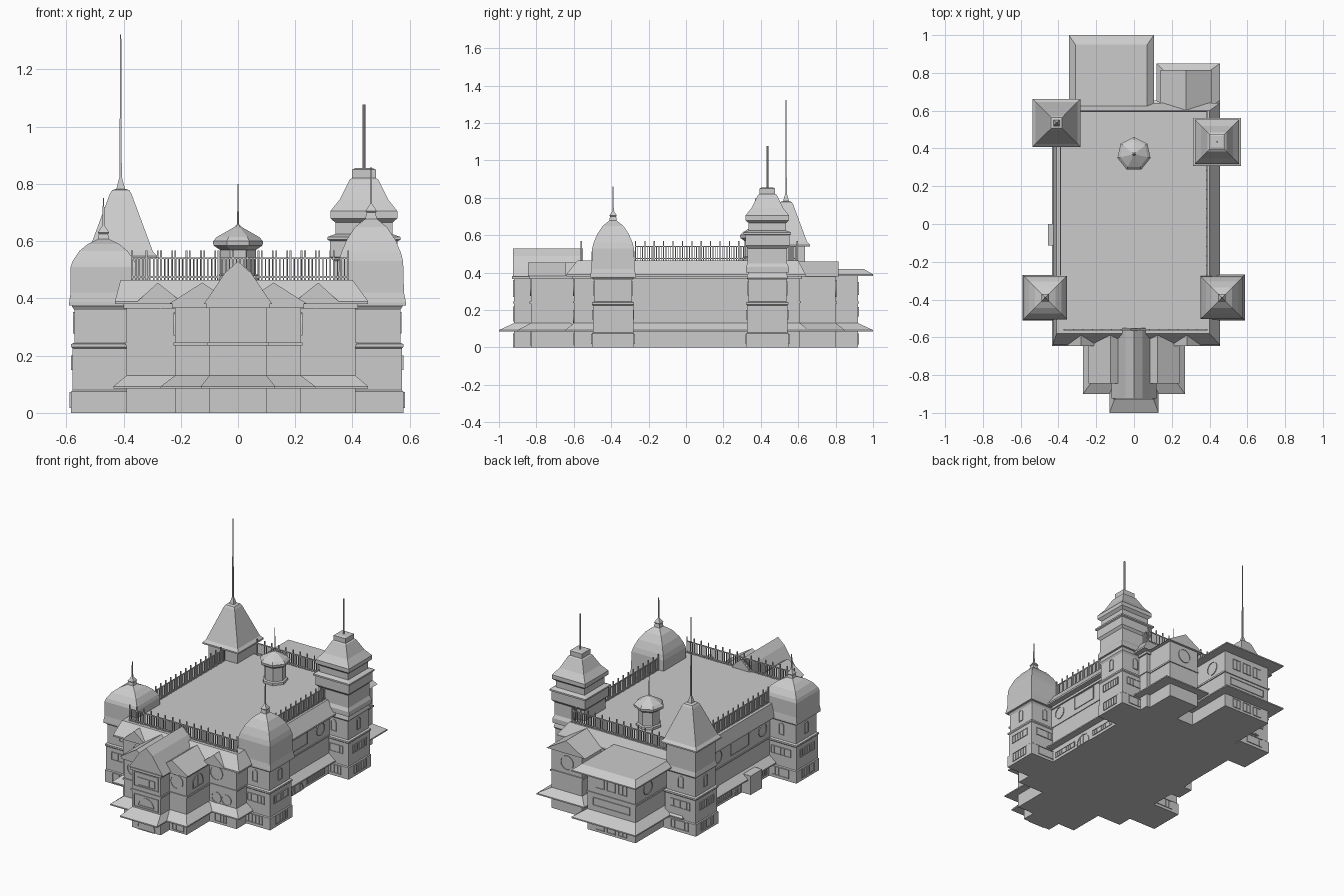
import bpy, bmesh, math
from mathutils import Matrix, Vector

if "Cube" in bpy.data.objects:
    bpy.data.objects.remove(bpy.data.objects["Cube"])

wall_mat = bpy.data.materials.new("wall_grey")
wall_mat.diffuse_color = (0.58, 0.6, 0.58, 1)
wall_mat.use_nodes = True
wall_mat.node_tree.nodes["Principled BSDF"].inputs["Base Color"].default_value = wall_mat.diffuse_color


def finish(name, bm, mat=None):
    bmesh.ops.recalc_face_normals(bm, faces=bm.faces)
    me = bpy.data.meshes.new(name)
    bm.to_mesh(me)
    bm.free()
    ob = bpy.data.objects.new(name, me)
    bpy.context.collection.objects.link(ob)
    if mat:
        me.materials.append(mat)
    return ob


def add_box(bm, x0, x1, y0, y1, z0, z1):
    m = Matrix.Translation(((x0 + x1) / 2, (y0 + y1) / 2, (z0 + z1) / 2))
    bmesh.ops.create_cube(bm, size=1, matrix=m @ Matrix.Diagonal((x1 - x0, y1 - y0, z1 - z0, 1)))


def box(name, *b, mat=None):
    bm = bmesh.new()
    add_box(bm, *b)
    return finish(name, bm, mat)


def stack(name, rings, mat=None):
    """Joins a list of point rings into a closed solid."""
    bm = bmesh.new()
    vs = [[bm.verts.new(p) for p in r] for r in rings]
    n = len(vs[0])
    for a, b in zip(vs, vs[1:]):
        for i in range(n):
            bm.faces.new((a[i], a[(i + 1) % n], b[(i + 1) % n], b[i]))
    bm.faces.new(vs[0][::-1])
    bm.faces.new(vs[-1])
    return finish(name, bm, mat)


def rect(x0, x1, y0, y1, z):
    return [(x0, y0, z), (x1, y0, z), (x1, y1, z), (x0, y1, z)]


def lathe(name, cx, cy, prof, n=4, rot=None):
    """Square (or n-sided) turned form; prof = (half width, z)."""
    k = math.sqrt(2) if n == 4 else 1
    a0 = math.pi / 4 if rot is None else rot
    return stack(name, [[(cx + r * k * math.cos(a0 + i * math.tau / n),
                          cy + r * k * math.sin(a0 + i * math.tau / n), z)
                         for i in range(n)] for r, z in prof])


def eave_roof(name, x0, x1, y0, y1, z0, z1, out, outx=None):
    ox = out if outx is None else outx
    e = (x0 - ox, x1 + ox, y0 - out, y1 + out)
    stack(name, [rect(*e, z0), rect(*e, z0 + 0.008), rect(x0, x1, y0, y1, z1)])


def gable(name, pts, y0, y1):
    stack(name, [[(x, y, z) for x, z in pts] for y in (y0, y1)])


def outline(kind, w, h):
    if kind == "round":
        return [(w / 2 * math.cos(i * math.tau / 24), h / 2 * math.sin(i * math.tau / 24)) for i in range(24)]
    if kind == "arch":
        s = min(w / 2, h)
        top = [(w / 2 * math.cos(i * math.pi / 12), h / 2 - s + s * math.sin(i * math.pi / 12)) for i in range(13)]
        return ([(w / 2, -h / 2)] if h > s else []) + top + ([(-w / 2, -h / 2)] if h > s else [])
    return [(-w / 2, -h / 2), (w / 2, -h / 2), (w / 2, h / 2), (-w / 2, h / 2)]


def window(name, kind, pos, w, h, turn=0, bars=0):
    """Raised frame with a thin pane; turn 0 faces front, 90 faces right."""
    bm = bmesh.new()
    f = 0.006
    o, c = outline(kind, w, h), outline(kind, w - f, h - f)
    loops = [[bm.verts.new((u, d, v)) for u, v in p] for p, d in
             ((o, 0.002), (o, -0.005), (c, -0.005), (c, -0.001))]
    n = len(o)
    for a, b in zip(loops, loops[1:]):
        for i in range(n):
            bm.faces.new((a[i], a[(i + 1) % n], b[(i + 1) % n], b[i]))
    bm.faces.new(loops[-1])
    for i in range(bars):
        u = -w / 2 + w * (i + 1) / (bars + 1)
        add_box(bm, u - 0.0015, u + 0.0015, -0.004, 0, -h * 0.46, h * 0.46)
    bm.transform(Matrix.Translation(pos) @ Matrix.Rotation(math.radians(turn), 4, "Z"))
    return finish(name, bm, wall_mat if kind == "round" else None)


# Main hall with mansard roof and flat deck
box("main_hall", -0.39, 0.41, -0.6, 0.61, 0, 0.385, mat=wall_mat)
e = (-0.43, 0.455, -0.64, 0.64)
stack("mansard_roof", [rect(*e, 0.38), rect(*e, 0.39), rect(-0.41, 0.4, -0.58, 0.6, 0.465)])
box("upper_cornice", -0.4, 0.42, -0.61, 0.62, 0.365, 0.382)
box("middle_band", -0.395, 0.415, -0.605, 0.615, 0.238, 0.246)
eave_roof("hall_porch_roof", -0.39, 0.41, -0.6, 0.61, 0.085, 0.13, 0.045)
box("left_side_porch", -0.455, -0.38, -0.115, 0, 0, 0.12)

# Front entrance bays
for nm, hx, y0 in (("middle", 0.22, -0.83), ("centre", 0.1, -0.92)):
    box(nm + "_front_bay", -hx, hx, y0, -0.55, 0, 0.385, mat=wall_mat)
    box(nm + "_bay_band", -hx - .006, hx + .006, y0 - .006, -0.55, 0.235, 0.246)
    box(nm + "_bay_cornice", -hx - .01, hx + .01, y0 - .01, -0.55, 0.367, 0.383)
    out = 0.08 if nm == "centre" else 0.07
    eave_roof(nm + "_porch_roof", -hx, hx, y0, -0.62, 0.085, 0.13, out, 0.03 if hx < 0.2 else 0.05)
gable("centre_gable", [(-0.12, 0.38), (0.12, 0.38), (0.085, 0.43), (0.045, 0.49), (0, 0.53),
                       (-0.045, 0.49), (-0.085, 0.43)], -0.925, -0.55)
for s in (-1, 1):
    gable("bay_gable", [(s * 0.015, 0.382), (s * 0.24, 0.382), (s * 0.125, 0.455)], -0.845, -0.55)
    gable("outer_gable", [(s * 0.19, 0.382), (s * 0.36, 0.382), (s * 0.28, 0.455)], -0.645, -0.56)
    window("bay_round_window", "round", (s * 0.152, -0.83, 0.32), 0.088, 0.088)
    window("outer_round_window", "round", (s * 0.27, -0.6, 0.32), 0.088, 0.088)
    for dx in (0.27, 0.34):
        window("lower_round_window", "round", (s * dx, -0.6, 0.165), 0.068, 0.068)
    window("ground_window", "rect", (s * 0.3, -0.6, 0.045), 0.08, 0.06, 0, 3)
    window("bay_ground_window", "rect", (s * 0.16, -0.83, 0.045), 0.08, 0.07, 0, 2)
    window("bay_side_window", "arch", (s * 0.22, -0.72, 0.31), 0.1, 0.08, 90 * s, 1)
window("entrance_arch", "arch", (0, -0.92, 0.0375), 0.12, 0.075)
window("upper_arch", "arch", (0, -0.92, 0.18), 0.11, 0.055)
window("upper_arch_panel", "rect", (0, -0.92, 0.18), 0.17, 0.08)
window("centre_panel", "rect", (0, -0.92, 0.315), 0.17, 0.09)
window("centre_window", "rect", (0, -0.92, 0.305), 0.12, 0.05, 0, 2)

# Back wing, flat hipped roof
box("back_wing", -0.29, 0.05, 0.58, 0.92, 0, 0.39, mat=wall_mat)
box("back_wing_band", -0.296, 0.056, 0.58, 0.926, 0.235, 0.246)
e = (-0.345, 0.105, 0.6, 1.0)
stack("back_wing_roof", [rect(*e, 0.383), rect(*e, 0.391), rect(-0.31, 0.07, 0.6, 0.95, 0.42)])
stack("back_wing_porch_roof", [rect(*e, 0.085), rect(*e, 0.093), rect(-0.29, 0.05, 0.6, 0.92, 0.13)])

# Back right wing, gabled
box("back_right_wing", 0.17, 0.385, 0.58, 0.8, 0, 0.385, mat=wall_mat)
box("back_right_band", 0.164, 0.391, 0.58, 0.806, 0.235, 0.246)
gable("back_right_gable", [(0.14, 0.38), (0.41, 0.38), (0.275, 0.46)], 0.58, 0.815)
e = (0.12, 0.455, 0.6, 0.85)
stack("back_right_porch_roof", [rect(*e, 0.085), rect(*e, 0.093), rect(0.17, 0.385, 0.6, 0.8, 0.13)])
for x in (-0.2, -0.12, -0.04):
    window("back_window", "rect", (x, 0.92, 0.315), 0.06, 0.07, 180, 1)
    window("back_ground_window", "rect", (x, 0.92, 0.045), 0.06, 0.06, 180, 1)
window("back_long_panel", "rect", (-0.12, 0.92, 0.19), 0.26, 0.05, 180)
window("gable_round_window", "round", (0.275, 0.8, 0.315), 0.09, 0.09, 180)
for x, t in ((0.05, 90), (-0.29, -90)):
    window("back_wing_round_window", "round", (x, 0.8, 0.31), 0.088, 0.088, t)

# Side wall windows
for x, t in ((0.41, 90), (-0.39, -90)):
    for y in (-0.21, 0.24):
        window("side_round_window", "round", (x, y, 0.315), 0.08, 0.08, t)
    window("side_panel", "rect", (x, 0.02, 0.318), 0.18, 0.09, t)
    window("side_door_arch", "arch", (x, 0.01, 0.033), 0.11, 0.065, t, 3)
    for y in (-0.16, 0.19):
        window("side_ground_window", "rect", (x, y, 0.035), 0.18, 0.035, t, 8)

# Corner towers: shafts, trims, windows
towers = {"front_left": (-0.47, -0.39, 0.385), "front_right": (0.465, -0.39, 0.385),
          "back_left": (-0.41, 0.535, 0.55), "back_right": (0.44, 0.435, 0.58)}
for nm, (cx, cy, top) in towers.items():
    lathe(nm + "_tower", cx, cy, [(0.113, 0), (0.113, 0.075), (0.108, 0.08), (0.108, 0.225), (0.113, 0.23),
                                  (0.113, 0.24), (0.102, 0.245), (0.102, 0.36), (0.11, 0.372), (0.102, 0.4), (0.102, top)])
    for t in (0, 90, 180, 270):
        d = Matrix.Rotation(math.radians(t), 3, "Z") @ Vector((0, -1, 0))
        c = Vector((cx, cy, 0))
        window("tower_arch_window", "arch", c + d * 0.102 + Vector((0, 0, 0.315)), 0.036, 0.075, t)
        window("tower_wide_window", "rect", c + d * 0.108 + Vector((0, 0, 0.175)), 0.14, 0.05, t, 5)
        window("tower_ground_window", "rect", c + d * 0.113 + Vector((0, 0, 0.045)), 0.12, 0.055, t, 4)

# Tower roofs
lathe("front_left_dome", -0.47, -0.39, [(0.12, 0.375), (0.12, 0.385), (0.115, 0.42), (0.115, 0.51), (0.108, 0.53),
      (0.085, 0.565), (0.055, 0.59), (0.02, 0.607), (0.016, 0.625), (0.02, 0.63), (0.004, 0.655), (0.002, 0.75)])
lathe("front_right_dome", 0.465, -0.39, [(0.122, 0.375), (0.122, 0.385), (0.115, 0.42), (0.112, 0.53), (0.104, 0.56),
      (0.085, 0.605), (0.055, 0.65), (0.02, 0.678), (0.016, 0.7), (0.02, 0.705), (0.004, 0.73), (0.002, 0.86)])
lathe("back_left_spire", -0.41, 0.535, [(0.127, 0.54), (0.127, 0.549), (0.112, 0.565), (0.038, 0.765), (0.03, 0.778),
      (0.015, 0.783), (0.004, 0.825), (0.002, 1.322)])
lathe("back_right_tower_top", 0.44, 0.435, [(0.115, 0.40), (0.115, 0.43), (0.105, 0.45), (0.105, 0.53), (0.118, 0.545),
      (0.118, 0.6), (0.127, 0.605), (0.127, 0.615), (0.1, 0.625), (0.1, 0.665), (0.117, 0.68), (0.117, 0.705),
      (0.085, 0.745), (0.05, 0.815), (0.042, 0.82), (0.042, 0.85), (0.03, 0.855)])
lathe("back_right_pole", 0.44, 0.435, [(0.005, 0.85), (0.005, 1.078)], 8)

# Seven-sided roof lantern
lathe("lantern", 0, 0.37, [(0.075, 0.46), (0.075, 0.48), (0.065, 0.485), (0.065, 0.57), (0.088, 0.585), (0.09, 0.6),
      (0.075, 0.615), (0.012, 0.65), (0.003, 0.66), (0.002, 0.8)], 7, math.pi / 2)


# Roof railings
def railing(name, p0, p1):
    bm = bmesh.new()
    a, b = Vector(p0), Vector(p1)
    for z in (0.475, 0.54):
        add_box(bm, min(a.x, b.x) - .003, max(a.x, b.x) + .003, min(a.y, b.y) - .003, max(a.y, b.y) + .003, z - .003, z + .003)
    n = round((b - a).length / 0.0125)
    for i in range(n + 1):
        p = a.lerp(b, i / n)
        tall = i % 4 == 0
        w = 0.003 if tall else 0.002
        add_box(bm, p.x - w, p.x + w, p.y - w, p.y + w, 0.462, 0.568 if tall else 0.54)
    finish(name, bm)


railing("front_railing", (-0.37, -0.56), (0.385, -0.56))
railing("back_railing", (-0.28, 0.595), (0.385, 0.595))
railing("right_railing", (0.385, -0.27), (0.385, 0.32))
railing("right_back_railing", (0.385, 0.55), (0.385, 0.595))
railing("left_railing", (-0.39, -0.27), (-0.39, 0.42))
